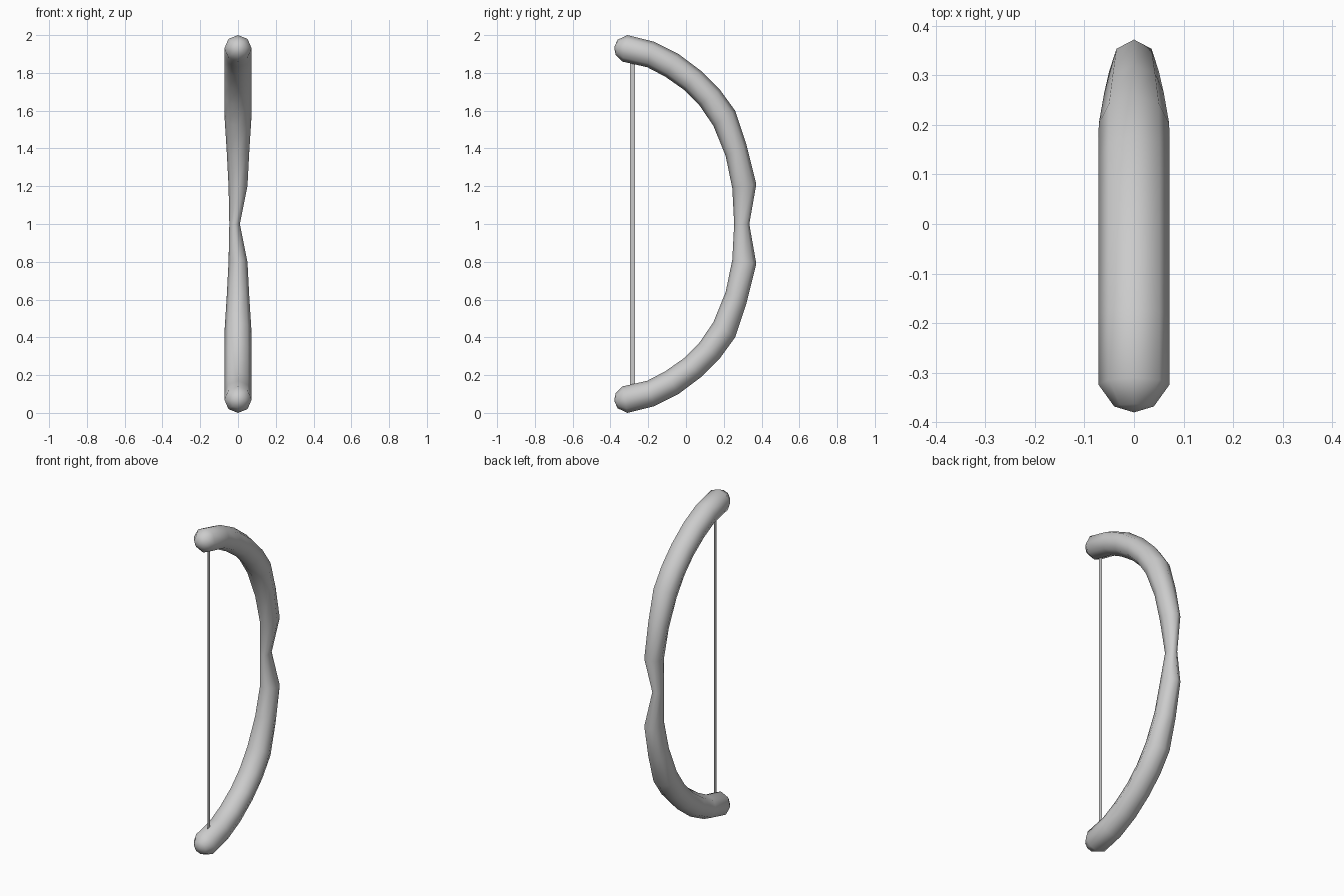
import bpy, bmesh, math
from mathutils import Vector

if "Cube" in bpy.data.objects:
    bpy.data.objects.remove(bpy.data.objects["Cube"])

SIDES = 8

# upper half of bow: outer y,z / inner y,z / half width / x offset
half = [
    (-0.363, 1.975, -0.373, 1.897, 0.040, 0),
    (-0.31, 2.00, -0.337, 1.86, 0.072, 0),
    (-0.17, 1.965, -0.205, 1.83, 0.072, 0),
    (-0.04, 1.90, -0.11, 1.78, 0.072, 0),
    (0.08, 1.81, -0.01, 1.71, 0.072, 0),
    (0.18, 1.71, 0.07, 1.63, 0.072, 0),
    (0.26, 1.60, 0.145, 1.52, 0.071, 0),
    (0.32, 1.42, 0.21, 1.36, 0.060, 0),
    (0.372, 1.21, 0.245, 1.19, 0.050, 0),
]
grip = (0.335, 1.0, 0.255, 1.0, 0.028, -0.018)
lower = [(a, 2 - b, c, 2 - d, w, x) for a, b, c, d, w, x in reversed(half)]


def make_object(name, bm):
    bmesh.ops.recalc_face_normals(bm, faces=bm.faces)
    mesh = bpy.data.meshes.new(name)
    bm.to_mesh(mesh)
    bm.free()
    obj = bpy.data.objects.new(name, mesh)
    bpy.context.collection.objects.link(obj)
    return obj


# curved limb lofted through octagonal sections
bm = bmesh.new()
rings = []
for oy, oz, iy, iz, w, x in half + [grip] + lower:
    outer, inner = Vector((x, oy, oz)), Vector((x, iy, iz))
    mid, arm = (outer + inner) / 2, (outer - inner) / 2
    ring = []
    for i in range(SIDES):
        a = 2 * math.pi * i / SIDES
        ring.append(bm.verts.new(mid + arm * math.cos(a) + Vector((w * math.sin(a), 0, 0))))
    rings.append(ring)
for r, s in zip(rings, rings[1:]):
    for i in range(SIDES):
        j = (i + 1) % SIDES
        bm.faces.new((r[i], r[j], s[j], s[i]))

# blunt rounded tips
for ring, z in ((rings[0], 1.935), (rings[-1], 0.065)):
    tip = bm.verts.new((0, -0.38, z))
    for i in range(SIDES):
        bm.faces.new((ring[i], ring[(i + 1) % SIDES], tip))
for f in bm.faces:
    f.smooth = True
make_object("bow_limb", bm)

# flat string between the tips
bm = bmesh.new()
bm.faces.new([bm.verts.new((0, y, z)) for y, z in
              ((-0.297, 0.12), (-0.271, 0.12), (-0.271, 1.88), (-0.297, 1.88))])
make_object("bow_string", bm)
